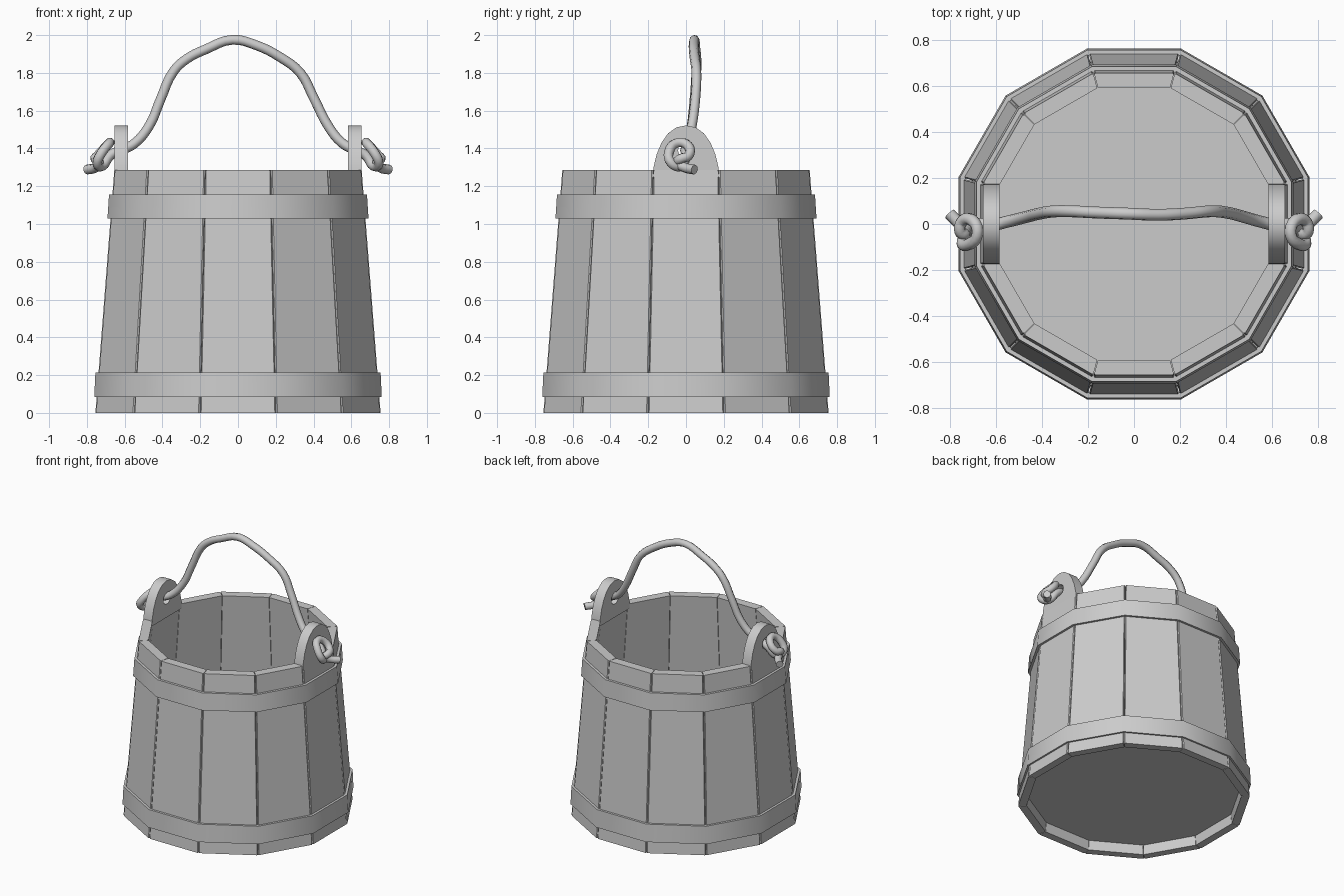
import bpy, bmesh, math
from mathutils import Matrix, Vector

old = bpy.data.objects.get("Cube")
if old:
    bpy.data.objects.remove(old, do_unlink=True)

SIDES = 12
TAN = math.tan(math.pi / SIDES)

grey = bpy.data.materials.new("plain_grey")
grey.use_nodes = True
grey.diffuse_color = (0.6, 0.6, 0.6, 1)
grey.node_tree.nodes["Principled BSDF"].inputs["Base Color"].default_value = (0.6, 0.6, 0.6, 1)


def finish(obj, angle):
    obj.data.materials.append(grey)
    bpy.ops.object.select_all(action='DESELECT')
    obj.select_set(True)
    bpy.context.view_layer.objects.active = obj
    if obj.type == 'CURVE':
        bpy.ops.object.convert(target='MESH')
        obj = bpy.context.view_layer.objects.active
    bpy.ops.object.shade_smooth_by_angle(angle=math.radians(angle))
    return obj


def loft(name, loops, angle, closed=False):
    """Skin equal-sized loops; cap the ends, or join last to first."""
    bm = bmesh.new()
    rings = [[bm.verts.new(p) for p in loop] for loop in loops]
    pairs = list(zip(rings, rings[1:]))
    if closed:
        pairs.append((rings[-1], rings[0]))
    else:
        bm.faces.new(rings[0])
        bm.faces.new(rings[-1])
    for a, b in pairs:
        for i in range(len(a)):
            j = (i + 1) % len(a)
            bm.faces.new((a[i], a[j], b[j], b[i]))
    bmesh.ops.recalc_face_normals(bm, faces=bm.faces)
    mesh = bpy.data.meshes.new(name)
    bm.to_mesh(mesh)
    bm.free()
    obj = bpy.data.objects.new(name, mesh)
    bpy.context.collection.objects.link(obj)
    return finish(obj, angle)


def polygon(apothem, z):
    """Twelve-sided loop with flats facing the axes."""
    r = apothem / math.cos(math.pi / SIDES)
    steps = [(i + 0.5) * 2 * math.pi / SIDES for i in range(SIDES)]
    return [Vector((r * math.cos(a), r * math.sin(a), z)) for a in steps]


def stave_section(inner, outer, z):
    """Stave cross-section with chamfered outer corners."""
    gap, cut = 0.0015, 0.006
    wi, wo = inner * TAN - gap, outer * TAN - gap
    return [Vector(p) for p in (
        (inner, -wi, z), (outer - cut, -wo + cut * TAN, z), (outer, -wo + cut, z),
        (outer, wo - cut, z), (outer - cut, wo - cut * TAN, z), (inner, wi, z))]


# Tapered staves
for i in range(SIDES):
    turn = Matrix.Rotation(2 * math.pi * i / SIDES, 3, 'Z')
    ends = (stave_section(0.70, 0.755, 0), stave_section(0.59, 0.655, 1.285))
    loft(f"stave_{i + 1}", [[turn @ p for p in end] for end in ends], 40)

# Recessed floor
loft("floor", [polygon(0.705, 0.07), polygon(0.70, 0.12)], 20)

# Hoops
for name, z0, z1, a0, a1 in (("lower_hoop", 0.085, 0.215, 0.761, 0.755),
                             ("upper_hoop", 1.03, 1.155, 0.691, 0.683)):
    loft(name, [polygon(a0 - 0.025, z0), polygon(a0, z0),
                polygon(a1, z1), polygon(a1 - 0.025, z1)], 35, closed=True)

# Rounded ears with rope holes
half = [(0.174, 1.25), (0.172, 1.30), (0.155, 1.37), (0.13, 1.43),
        (0.095, 1.48), (0.05, 1.512), (0, 1.522)]
outline = half + [(-y, z) for y, z in reversed(half[:-1])]
hole = [(0.042 * math.cos(a * math.pi / 8), 1.39 + 0.042 * math.sin(a * math.pi / 8))
        for a in range(16)]
for side, name in ((1, "left_ear"), (-1, "right_ear")):
    curve = bpy.data.curves.new(name, 'CURVE')
    curve.dimensions = '2D'
    curve.fill_mode = 'BOTH'
    curve.extrude = 0.036
    for points in (outline, hole):
        spline = curve.splines.new('POLY')
        spline.points.add(len(points) - 1)
        spline.use_cyclic_u = True
        for point, (y, z) in zip(spline.points, points):
            point.co = (y, z, 0, 1)
    ear = bpy.data.objects.new(name, curve)
    bpy.context.collection.objects.link(ear)
    ear.location.x = side * 0.619
    ear.rotation_euler = (math.pi / 2, 0, math.pi / 2)
    finish(ear, 30)

# Rope handle with a knot outside each ear
arch = [(-0.55, 0.01, 1.425), (-0.47, 0.03, 1.52), (-0.41, 0.045, 1.66),
        (-0.34, 0.055, 1.81), (-0.27, 0.055, 1.875), (-0.17, 0.05, 1.925),
        (-0.03, 0.045, 1.975), (0.10, 0.04, 1.945), (0.22, 0.045, 1.885),
        (0.33, 0.055, 1.80), (0.40, 0.05, 1.67), (0.48, 0.03, 1.515),
        (0.55, 0.01, 1.43)]
knot = [(0.62, -0.005, 1.39), (0.675, 0.0, 1.365), (0.72, -0.03, 1.305),
        (0.745, -0.08, 1.325), (0.72, -0.09, 1.38), (0.68, -0.045, 1.43),
        (0.695, 0.01, 1.415), (0.745, 0.012, 1.36), (0.755, -0.03, 1.345),
        (0.735, -0.045, 1.325), (0.75, -0.01, 1.30), (0.80, 0.045, 1.288)]
path = [(-x, y, z) for x, y, z in reversed(knot)] + arch + knot
curve = bpy.data.curves.new("rope_handle", 'CURVE')
curve.dimensions = '3D'
curve.bevel_depth = 0.026
curve.bevel_resolution = 2
curve.resolution_u = 4
curve.use_fill_caps = True
spline = curve.splines.new('BEZIER')
spline.bezier_points.add(len(path) - 1)
for point, co in zip(spline.bezier_points, path):
    point.co = co
    point.handle_left_type = point.handle_right_type = 'AUTO'
rope = bpy.data.objects.new("rope_handle", curve)
bpy.context.collection.objects.link(rope)
finish(rope, 60)
